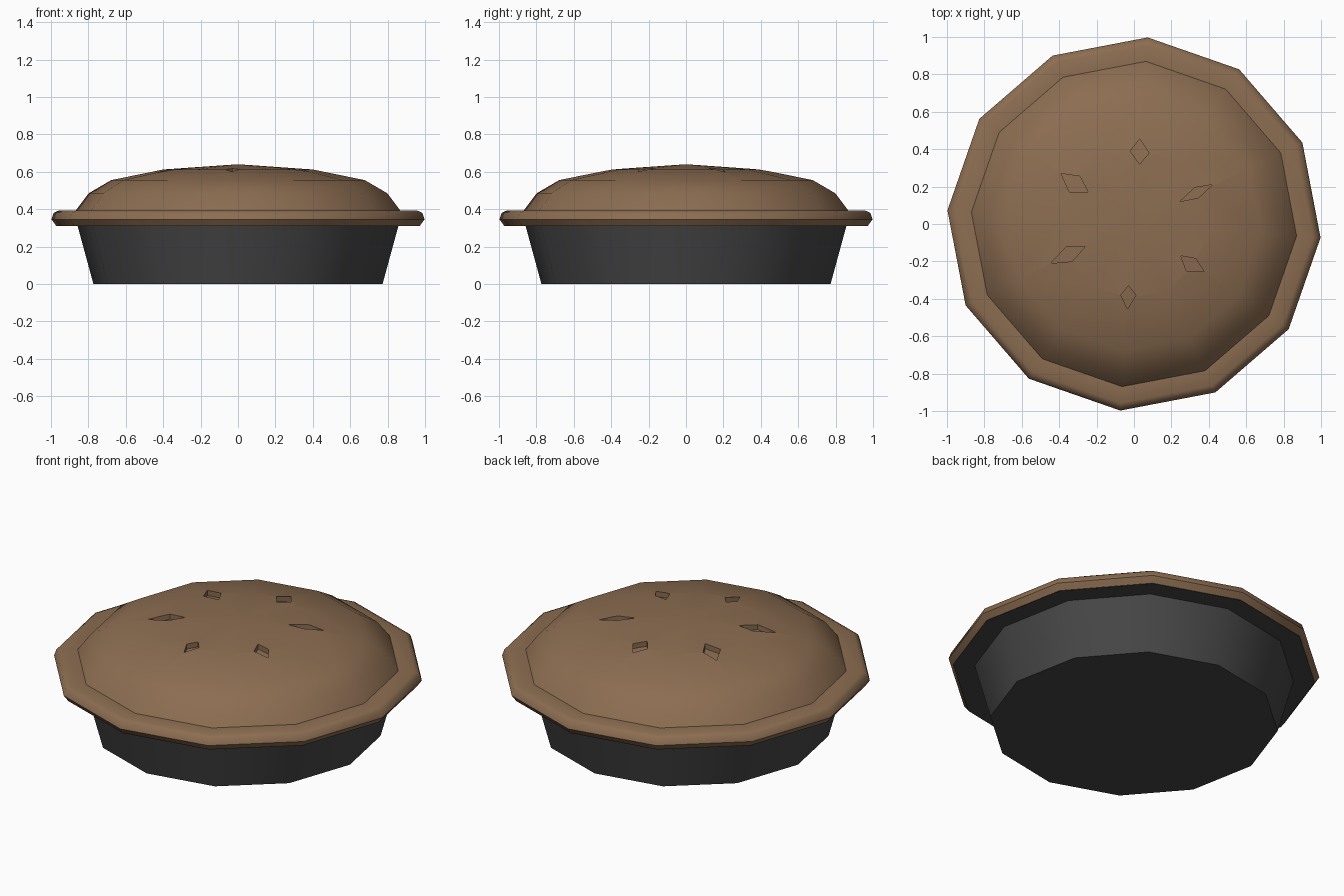
import bpy, bmesh, math

if "Cube" in bpy.data.objects:
    bpy.data.objects.remove(bpy.data.objects["Cube"])

SIDES = 12
TURN = math.radians(-4.2)


def material(name, rgb):
    m = bpy.data.materials.new(name)
    m.diffuse_color = (*rgb, 1)
    m.use_nodes = True
    m.node_tree.nodes["Principled BSDF"].inputs["Base Color"].default_value = m.diffuse_color
    return m


crust_brown = material("crust_brown", (0.263, 0.154, 0.083))
pan_black = material("pan_black", (0.062, 0.062, 0.062))


def make_object(name, bm, mat=None):
    bmesh.ops.recalc_face_normals(bm, faces=bm.faces)
    me = bpy.data.meshes.new(name)
    bm.to_mesh(me)
    bm.free()
    ob = bpy.data.objects.new(name, me)
    bpy.context.collection.objects.link(ob)
    if mat:
        me.materials.append(mat)
    return ob


def lathe(name, profile, mat, cap_start=False, close=False):
    """Spin (radius, z) points into a twelve-sided shape; radius 0 makes a pole."""
    bm = bmesh.new()
    rings = []
    for r, z in profile:
        if r == 0:
            rings.append([bm.verts.new((0, 0, z))] * SIDES)
        else:
            angles = [TURN + math.tau * i / SIDES for i in range(SIDES)]
            rings.append([bm.verts.new((r * math.cos(a), r * math.sin(a), z)) for a in angles])
    pairs = list(zip(rings, rings[1:]))
    if close:
        pairs.append((rings[-1], rings[0]))
    for a, b in pairs:
        for i in range(SIDES):
            j = (i + 1) % SIDES
            quad = [a[i], a[j], b[j], b[i]]
            bm.faces.new(list(dict.fromkeys(quad)))
    if cap_start:
        bm.faces.new(rings[0])
    return make_object(name, bm, mat)


def smooth(ob, degrees):
    bpy.ops.object.select_all(action='DESELECT')
    ob.select_set(True)
    bpy.context.view_layer.objects.active = ob
    bpy.ops.object.shade_smooth_by_angle(angle=math.radians(degrees))


# Pan with a flat lip under the crust
pan = lathe("pan", [(0.775, 0), (0.86, 0.31), (0.975, 0.31)], pan_black, cap_start=True)
smooth(pan, 40)

# Rounded crust rim
rim = lathe("crust_rim", [(0.975, 0.311), (1.0, 0.345), (0.988, 0.38),
                          (0.96, 0.393), (0.86, 0.39)], crust_brown)
smooth(rim, 50)

# Domed crust lid
dome_profile = [(0.872, 0.39), (0.80, 0.485), (0.68, 0.555), (0.40, 0.612), (0, 0.64)]
dome = lathe("crust_dome", dome_profile, crust_brown, cap_start=True)


def dome_height(x, y):
    r = math.hypot(x, y)
    for (r1, z1), (r0, z0) in zip(dome_profile, dome_profile[1:]):
        if r0 <= r <= r1:
            return z0 + (z1 - z0) * (r - r0) / (r1 - r0)
    return 0.39


# Steam vents: diamond outlines sunk into the lid
vents = [
    [(0.03, 0.455), (0.08, 0.38), (0.03, 0.32), (-0.02, 0.39)],
    [(-0.39, 0.27), (-0.29, 0.255), (-0.245, 0.17), (-0.345, 0.17)],
    [(0.42, 0.21), (0.325, 0.195), (0.245, 0.12), (0.345, 0.14)],
    [(-0.445, -0.21), (-0.33, -0.2), (-0.26, -0.12), (-0.36, -0.12)],
    [(0.25, -0.17), (0.33, -0.185), (0.375, -0.255), (0.28, -0.25)],
    [(-0.03, -0.33), (0.01, -0.38), (-0.035, -0.455), (-0.07, -0.38)],
]
bm = bmesh.new()
for outline in vents:
    low = [bm.verts.new((x, y, dome_height(x, y) - 0.03)) for x, y in outline]
    high = [bm.verts.new((x, y, 0.8)) for x, y in outline]
    bm.faces.new(low)
    bm.faces.new(high)
    for i in range(4):
        j = (i + 1) % 4
        bm.faces.new([low[i], low[j], high[j], high[i]])
cutter = make_object("vent_cutter", bm, crust_brown)
cutter.hide_render = True

cut = dome.modifiers.new("vents", 'BOOLEAN')
cut.operation = 'DIFFERENCE'
cut.solver = 'EXACT'
cut.object = cutter
bpy.context.view_layer.objects.active = dome
bpy.ops.object.modifier_apply(modifier=cut.name)
bpy.data.objects.remove(cutter)
smooth(dome, 40)
